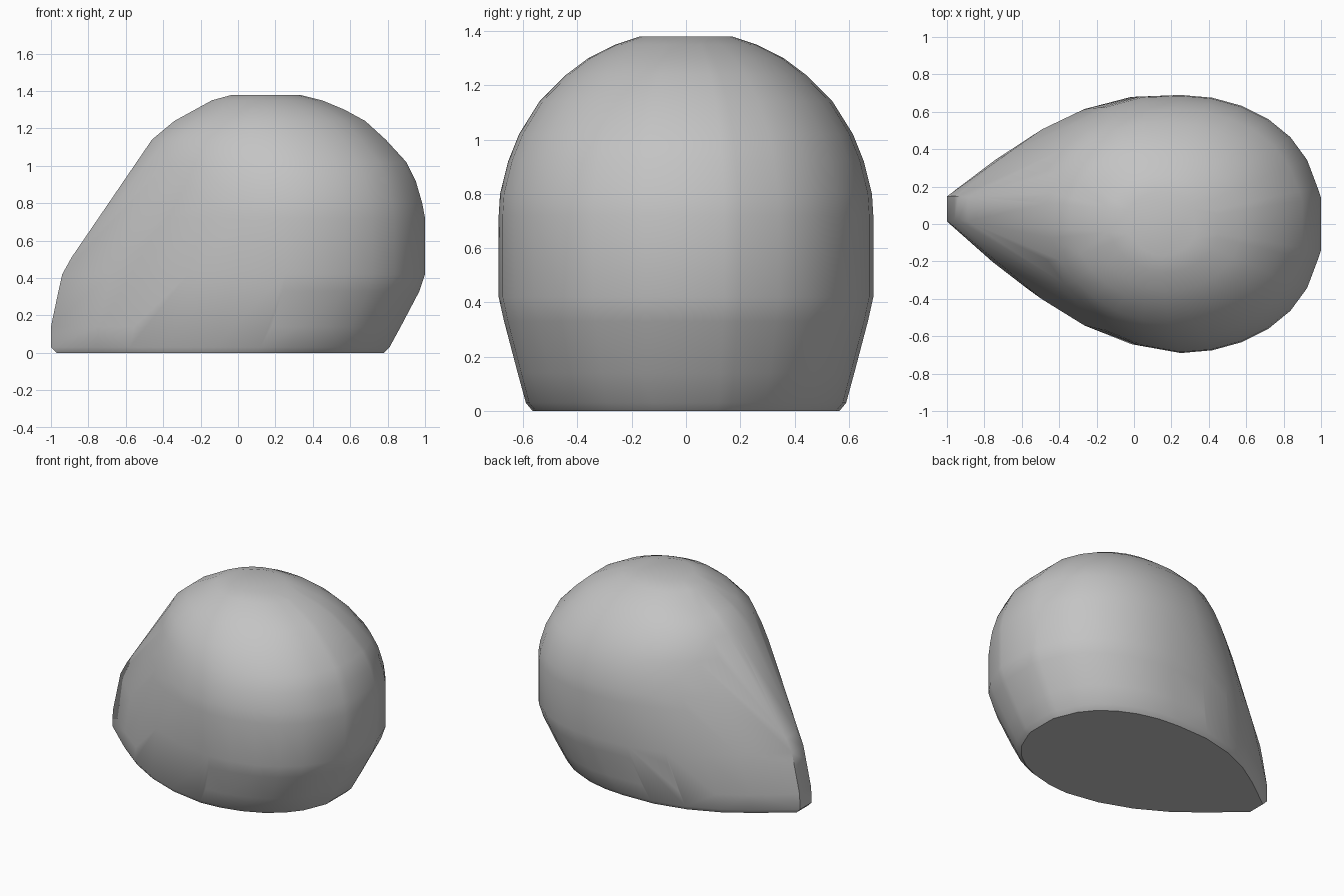
import bpy, bmesh, math

if "Cube" in bpy.data.objects:
    bpy.data.objects.remove(bpy.data.objects["Cube"])

# Horizontal sections: height, left end, widest x, right end, half width
SECTIONS = [
    (0.00, -0.97, 0.10, 0.78, 0.565),
    (0.03, -1.00, 0.12, 0.81, 0.59),
    (0.14, -1.00, 0.18, 0.87, 0.62),
    (0.33, -0.96, 0.24, 0.97, 0.67),
    (0.42, -0.94, 0.25, 1.00, 0.69),
    (0.51, -0.89, 0.25, 1.00, 0.69),
    (0.72, -0.745, 0.25, 1.00, 0.69),
    (0.80, -0.69, 0.25, 0.985, 0.685),
    (0.92, -0.61, 0.24, 0.95, 0.655),
    (1.02, -0.54, 0.22, 0.90, 0.615),
    (1.14, -0.46, 0.19, 0.79, 0.54),
    (1.24, -0.34, 0.17, 0.68, 0.44),
    (1.30, -0.23, 0.16, 0.57, 0.36),
    (1.35, -0.14, 0.15, 0.45, 0.26),
    (1.38, -0.03, 0.15, 0.33, 0.17),
]
STEPS = 7


def section_points(z, left, mid, right, half):
    """Teardrop outline: round at the right, tapering to a blunt tip at the left."""
    taper = 0.85 - 0.35 * min(max((z - 0.5) / 0.64, 0), 1)
    points = []
    for i in range(-STEPS, STEPS + 1):
        u = math.sin(i / STEPS * math.pi / 2)
        if u < 0:
            x = mid + u * (mid - left)
            width = half * max(1 - u * u, 0) ** taper
            width = max(width, 0.065)
        else:
            x = mid + u * (right - mid)
            width = half * max(1 - u * u, 0) ** 0.42
            width = max(width, 0.14 * half / 0.69)
        # The tip leans slightly towards the back
        lean = 0.07 * max(mid - x, 0)
        points += [(x, lean + width, z), (x, lean - width, z)]
    return points


# Solid body wrapped around the sections
bm = bmesh.new()
for section in SECTIONS:
    for point in section_points(*section):
        bm.verts.new(point)
hull = bmesh.ops.convex_hull(bm, input=list(bm.verts))
unused = {v for v in hull["geom_interior"] + hull["geom_unused"]
          if isinstance(v, bmesh.types.BMVert)}
bmesh.ops.delete(bm, geom=list(unused), context="VERTS")
bmesh.ops.dissolve_limit(bm, angle_limit=math.radians(0.5),
                         verts=list(bm.verts), edges=list(bm.edges))
bmesh.ops.recalc_face_normals(bm, faces=list(bm.faces))

mesh = bpy.data.meshes.new("teardrop_body")
bm.to_mesh(mesh)
bm.free()
body = bpy.data.objects.new("teardrop_body", mesh)
bpy.context.collection.objects.link(body)

# Plain grey surface
grey = bpy.data.materials.new("light_grey")
grey.diffuse_color = (0.55, 0.55, 0.55, 1)
grey.use_nodes = True
grey.node_tree.nodes["Principled BSDF"].inputs["Base Color"].default_value = grey.diffuse_color
mesh.materials.append(grey)

# Smooth sides, sharp rim around the flat base
bpy.context.view_layer.objects.active = body
body.select_set(True)
bpy.ops.object.shade_smooth_by_angle(angle=math.radians(40))
